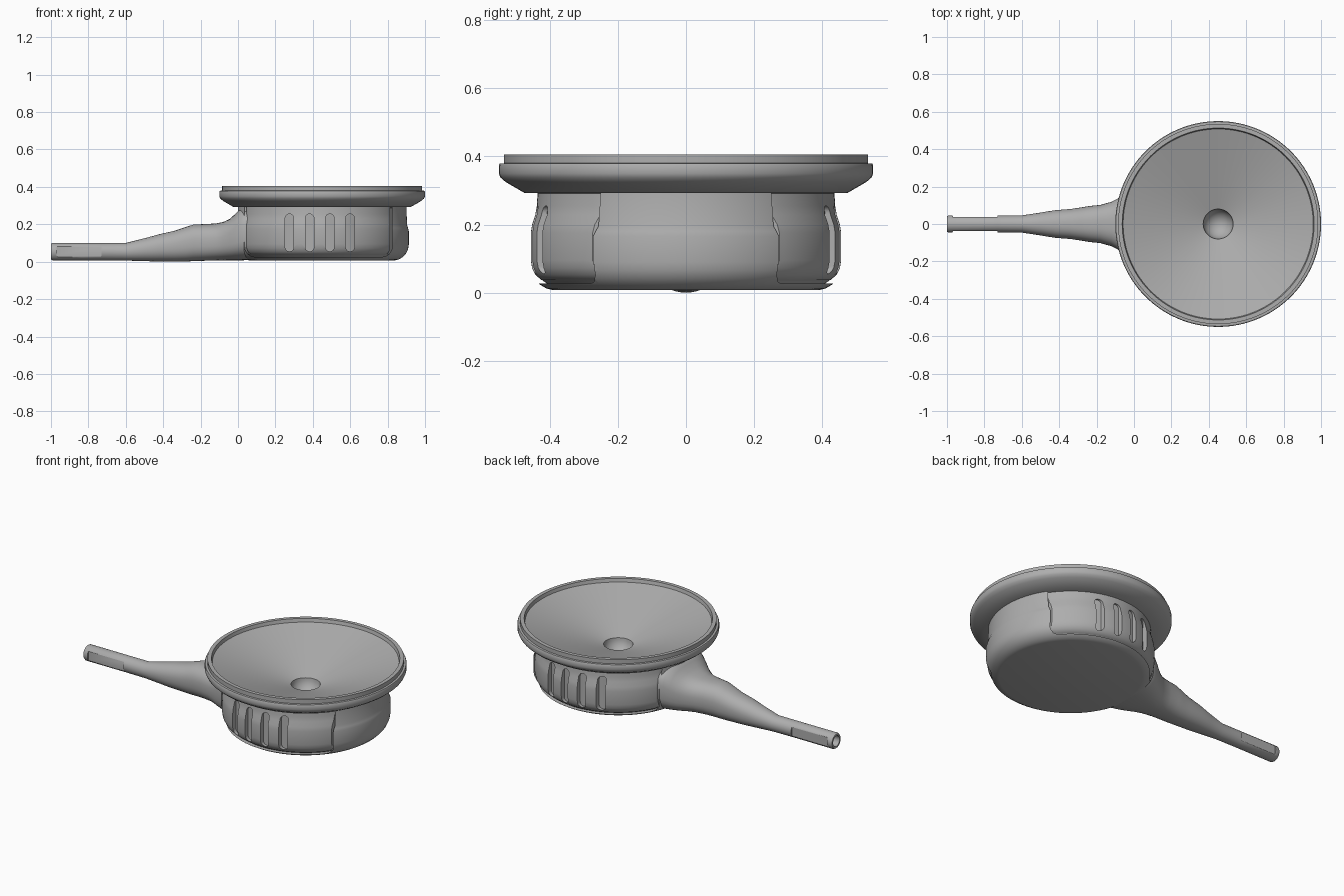
import bpy, bmesh
from math import sin, cos, pi, copysign
from mathutils import Matrix, Vector

if "Cube" in bpy.data.objects:
    bpy.data.objects.remove(bpy.data.objects["Cube"], do_unlink=True)

CX = 0.45  # axis of the round parts

grey = bpy.data.materials.new("plain_grey")
grey.use_nodes = True
grey.diffuse_color = (0.42, 0.42, 0.42, 1)
grey.node_tree.nodes["Principled BSDF"].inputs["Base Color"].default_value = grey.diffuse_color


def make(name, bm):
    bmesh.ops.recalc_face_normals(bm, faces=bm.faces)
    mesh = bpy.data.meshes.new(name)
    bm.to_mesh(mesh)
    bm.free()
    mesh.materials.append(grey)
    obj = bpy.data.objects.new(name, mesh)
    bpy.context.collection.objects.link(obj)
    return obj


def lathe(name, profile, steps=128):
    """Solid of revolution from (radius, height) points, axis to axis."""
    bm = bmesh.new()
    verts = [bm.verts.new((CX + r, 0, z)) for r, z in profile]
    edges = [bm.edges.new(pair) for pair in zip(verts, verts[1:])]
    bmesh.ops.spin(bm, geom=verts + edges, cent=(CX, 0, 0), axis=(0, 0, 1),
                   angle=2 * pi, steps=steps)
    bmesh.ops.remove_doubles(bm, verts=bm.verts, dist=1e-5)
    return make(name, bm)


def prism(name, x0, x1, z0, z1, radius, y0, y1, steps=8):
    """Rounded rectangle in x and z, extruded along y."""
    bm = bmesh.new()
    ring = []
    corners = [(x1 - radius, z1 - radius), (x0 + radius, z1 - radius),
               (x0 + radius, z0 + radius), (x1 - radius, z0 + radius)]
    for k, (x, z) in enumerate(corners):
        for i in range(steps + 1):
            a = (k + i / steps) * pi / 2
            ring.append(bm.verts.new((x + radius * cos(a), y0, z + radius * sin(a))))
    face = bm.faces.new(ring)
    out = bmesh.ops.extrude_face_region(bm, geom=[face])
    moved = [v for v in out["geom"] if isinstance(v, bmesh.types.BMVert)]
    bmesh.ops.translate(bm, verts=moved, vec=(0, y1 - y0, 0))
    return make(name, bm)


def boolean(obj, tool, operation="DIFFERENCE"):
    mod = obj.modifiers.new("cut", "BOOLEAN")
    mod.operation, mod.object, mod.solver = operation, tool, "EXACT"
    bpy.context.view_layer.objects.active = obj
    bpy.ops.object.modifier_apply(modifier=mod.name)
    bpy.data.objects.remove(tool, do_unlink=True)


# Funnel dish: dimple, cone, stepped rim and underside
dimple = [(0.08 * sin(i * pi / 16), 0.25 - 0.08 * cos(i * pi / 16)) for i in range(9)]
dish = lathe("funnel_dish", dimple + [
    (0.508, 0.385), (0.513, 0.405), (0.535, 0.405), (0.535, 0.38), (0.547, 0.379),
    (0.55, 0.373), (0.55, 0.35), (0.545, 0.338), (0.53, 0.325), (0.475, 0.293),
    (0.44, 0.293), (0, 0.13)])

# Body shell and the recessed core seen in its grooves
body = lathe("body_shell", [
    (0, 0.007), (0.39, 0.007), (0.41, 0.012), (0.43, 0.024), (0.448, 0.042),
    (0.459, 0.065), (0.463, 0.09), (0.463, 0.165), (0.459, 0.18), (0.454, 0.195),
    (0.45, 0.3), (0.4, 0.3), (0, 0.12)])
core = lathe("body_core", [
    (0, 0.02), (0.4, 0.02), (0.427, 0.04), (0.427, 0.3), (0.39, 0.3), (0, 0.115)])

# Grip pads on both sides, each with four upright slots
pads = []
for label, side in (("front", -1), ("back", 1)):
    boolean(body, prism("pad_recess", 0.036, 0.824, 0.026, 0.45, 0.054, side * 0.6, side * 0.15))
    pad = lathe(label + "_grip_pad", [
        (0, 0.02), (0.40, 0.03), (0.425, 0.037), (0.442, 0.052), (0.452, 0.072),
        (0.456, 0.095), (0.456, 0.175), (0.452, 0.2), (0.443, 0.228), (0.438, 0.255),
        (0.436, 0.3), (0.4, 0.3), (0, 0.12)])
    boolean(pad, prism("pad_outline", 0.046, 0.814, 0.033, 0.45, 0.046, side * 0.6, side * 0.155),
            "INTERSECT")
    for i in range(4):
        x = 0.275 + 0.108 * i
        boolean(pad, prism("slot", x - 0.023, x + 0.023, 0.055, 0.255, 0.0225,
                           side * 0.6, side * 0.3))
    pads.append(pad)

# Handle lofted through rounded sections: x, half width, bottom, top, squareness
sections = [
    (-1.0, 0.041, 0.012, 0.095, 2), (-0.992, 0.046, 0.007, 0.1, 2),
    (-0.73, 0.045, 0.007, 0.1, 2), (-0.6, 0.046, 0.006, 0.1, 2),
    (-0.5, 0.061, 0.003, 0.125, 2.1), (-0.42, 0.074, 0.001, 0.147, 2.2),
    (-0.34, 0.08, 0, 0.165, 2.3), (-0.28, 0.089, 0.001, 0.185, 2.4),
    (-0.24, 0.096, 0.003, 0.198, 2.4), (-0.18, 0.102, 0.005, 0.201, 2.5),
    (-0.12, 0.119, 0.006, 0.204, 2.5), (-0.08, 0.14, 0.007, 0.212, 2.6),
    (-0.045, 0.164, 0.007, 0.228, 2.7), (-0.015, 0.183, 0.007, 0.255, 2.8),
    (0.015, 0.198, 0.007, 0.285, 2.9), (0.04, 0.206, 0.008, 0.29, 3),
    (0.1, 0.2, 0.01, 0.28, 3)]
bm = bmesh.new()
rings = []
SIDES = 40
for x, w, low, high, power in sections:
    ring = []
    for i in range(SIDES):
        c, s = cos(2 * pi * i / SIDES), sin(2 * pi * i / SIDES)
        y = w * copysign(abs(c) ** (2 / power), c)
        z = (low + high) / 2 + (high - low) / 2 * copysign(abs(s) ** (2 / power), s)
        ring.append(bm.verts.new((x, y, z)))
    rings.append(ring)
for a, b in zip(rings, rings[1:]):
    for i in range(SIDES):
        j = (i + 1) % SIDES
        bm.faces.new((a[i], a[j], b[j], b[i]))
bm.faces.new(rings[0])
bm.faces.new(rings[-1])
handle = make("handle", bm)

# Side flats and the open socket at the handle tip
for side in (-1, 1):
    boolean(handle, prism("flat", -0.97, -0.73, 0.026, 0.084, 0.008, side * 0.1, side * 0.037))
bm = bmesh.new()
bmesh.ops.create_cone(bm, cap_ends=True, segments=32, radius1=0.031, radius2=0.031, depth=0.3,
                      matrix=Matrix.Translation(Vector((-1.0, 0, 0.0535)))
                      @ Matrix.Rotation(pi / 2, 4, "Y"))
boolean(handle, make("socket", bm))

# Smooth shading with crisp edges
bpy.ops.object.select_all(action="DESELECT")
for obj in [dish, body, core, handle] + pads:
    obj.select_set(True)
bpy.context.view_layer.objects.active = dish
bpy.ops.object.shade_smooth_by_angle(angle=0.6)
